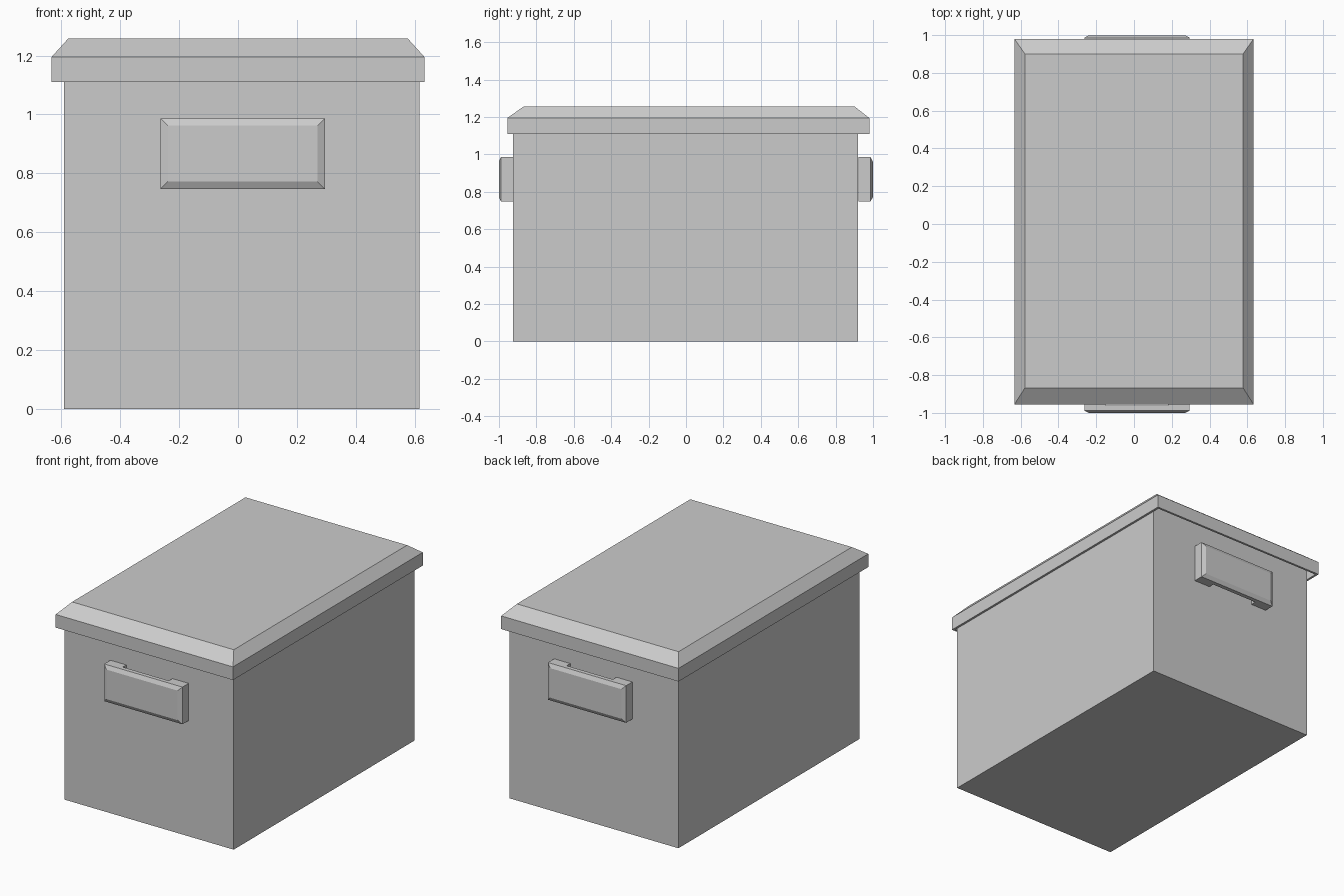
import bpy, bmesh

if "Cube" in bpy.data.objects:
    bpy.data.objects.remove(bpy.data.objects["Cube"])


def finish(bm, name):
    bmesh.ops.recalc_face_normals(bm, faces=bm.faces)
    mesh = bpy.data.meshes.new(name)
    bm.to_mesh(mesh)
    bm.free()
    obj = bpy.data.objects.new(name, mesh)
    bpy.context.collection.objects.link(obj)
    return obj


def loft(name, rings, cap_bottom=True):
    """Stack of rectangles (x0, x1, y0, y1, z) joined by flat sides."""
    bm = bmesh.new()
    loops = [[bm.verts.new(p) for p in
              ((x0, y0, z), (x1, y0, z), (x1, y1, z), (x0, y1, z))]
             for x0, x1, y0, y1, z in rings]
    for a, b in zip(loops, loops[1:]):
        for i in range(4):
            j = (i + 1) % 4
            bm.faces.new((a[i], a[j], b[j], b[i]))
    bm.faces.new(loops[-1])
    if cap_bottom:
        bm.faces.new(loops[0][::-1])
    return finish(bm, name)


def handle(name, wall, side):
    """Grip plate with a finger slot behind it; side is -1 front, 1 back."""
    x0, x1, s0, s1 = -0.263, 0.295, -0.15, 0.18
    deep, slot = 0.063, 0.036
    profile = [(x0, 0), (s0, 0), (s0, slot), (s1, slot),
               (s1, 0), (x1, 0), (x1, deep), (x0, deep)]
    bm = bmesh.new()
    base = bm.faces.new([bm.verts.new((x, wall + side * d, 0.747))
                         for x, d in profile])
    ext = bmesh.ops.extrude_face_region(bm, geom=[base])
    top = [g for g in ext["geom"] if isinstance(g, bmesh.types.BMVert)]
    bmesh.ops.translate(bm, verts=top, vec=(0, 0, 0.24))
    bmesh.ops.recalc_face_normals(bm, faces=bm.faces)
    # bevelled outer face
    outer = max(bm.faces, key=lambda f: side * f.calc_center_median().y)
    bmesh.ops.inset_region(bm, faces=[outer], thickness=0.035, depth=0.013)
    return finish(bm, name)


# storage box
loft("box_body", [(-0.59, 0.617, -0.925, 0.92, 0),
                  (-0.59, 0.617, -0.925, 0.92, 1.17)])

# thin-walled lid with chamfered top
lid = loft("lid", [(-0.633, 0.633, -0.955, 0.98, 1.11),
                   (-0.633, 0.633, -0.955, 0.98, 1.195),
                   (-0.577, 0.577, -0.867, 0.90, 1.257)], cap_bottom=False)
shell = lid.modifiers.new("shell", "SOLIDIFY")
shell.thickness = 0.014
shell.offset = -1
shell.use_even_offset = True

# handles on both ends
handle("front_handle", -0.925, -1)
handle("back_handle", 0.923, 1)
